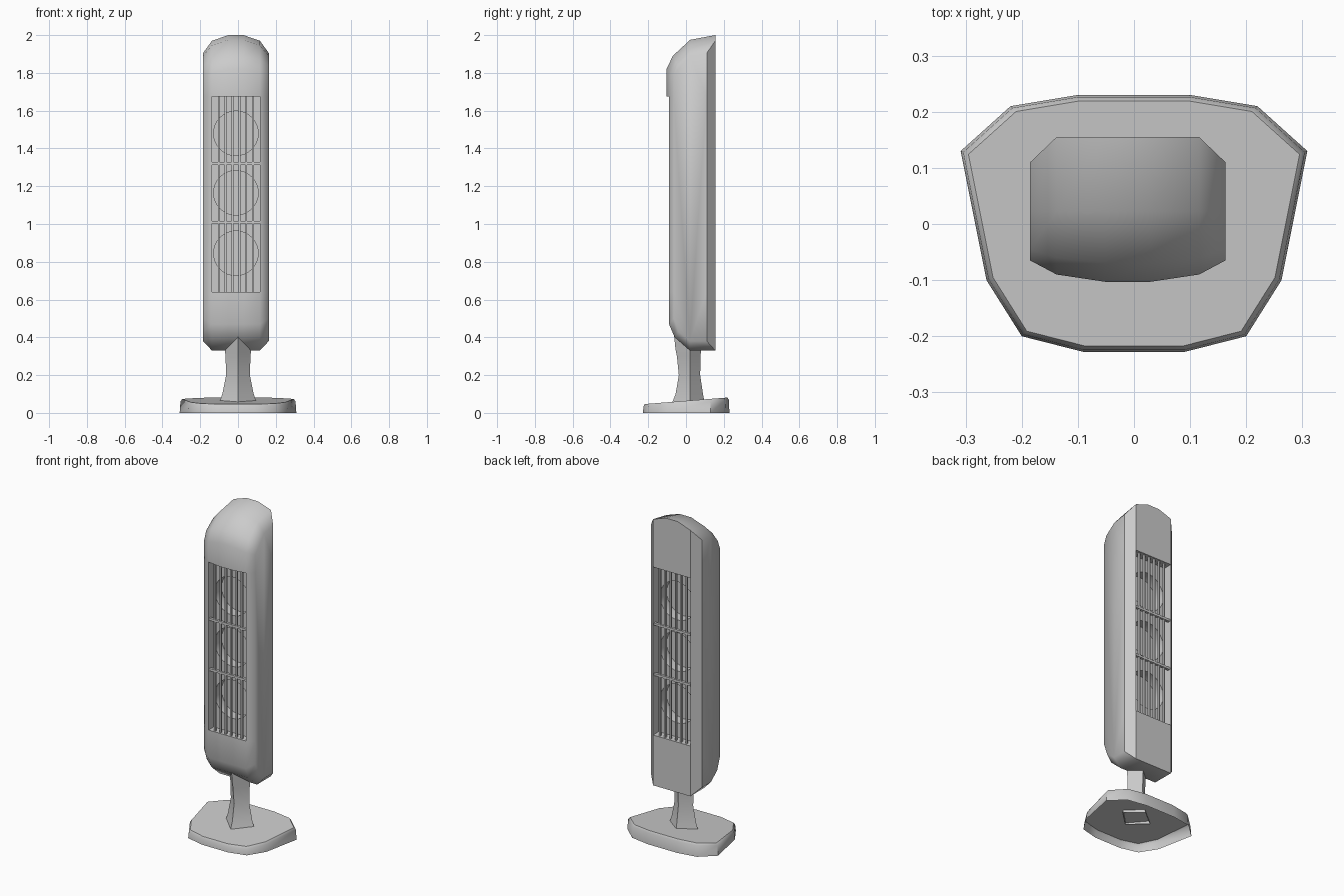
import bpy, bmesh, math

if "Cube" in bpy.data.objects:
    bpy.data.objects.remove(bpy.data.objects["Cube"])

CX = -0.011                 # the tower sits slightly left of the base
X0, X1 = -0.138, 0.116      # opening width
Z0, Z1 = 0.64, 1.675        # opening height


def finish(name, bm, smooth=True, angle=None):
    bmesh.ops.recalc_face_normals(bm, faces=bm.faces)
    me = bpy.data.meshes.new(name)
    for f in bm.faces:
        f.smooth = smooth
    bm.to_mesh(me)
    bm.free()
    ob = bpy.data.objects.new(name, me)
    bpy.context.collection.objects.link(ob)
    if angle:
        bpy.ops.object.select_all(action='DESELECT')
        ob.select_set(True)
        bpy.context.view_layer.objects.active = ob
        bpy.ops.object.shade_smooth_by_angle(angle=math.radians(angle))
    return ob


def box(name, x, y, z):
    bm = bmesh.new()
    bmesh.ops.create_cube(bm, size=1)
    for v in bm.verts:
        v.co = [(a + b) / 2 + c * (b - a) for (a, b), c in zip((x, y, z), v.co)]
    return finish(name, bm, smooth=False)


def loft(bm, rings):
    loops = [[bm.verts.new(p) for p in r] for r in rings]
    n = len(loops[0])
    for a, b in zip(loops, loops[1:]):
        for i in range(n):
            bm.faces.new((a[i], a[(i + 1) % n], b[(i + 1) % n], b[i]))
    return loops


# Tower shell: side profiles (y, z) placed at six x stations, mirrored
outer = [(.11, .38), (.02, .38), (-.04, .43), (-.065, .5), (-.065, Z0), (-.065, Z1),
         (-.065, 1.79), (-.045, 1.84), (.022, 1.89), (.11, 1.905), (.11, Z1), (.11, Z0)]
inner = [(.155, .33), (.02, .33), (-.06, .40), (-.09, .47), (-.09, Z0), (-.09, Z1),
         (-.09, 1.80), (-.06, 1.87), (.022, 1.945), (.155, 1.97), (.155, Z1), (.155, Z0)]
middle = [(.155, .33), (.02, .33), (-.06, .40), (-.09, .47), (-.09, Z0), (-.103, Z1),
          (-.103, 1.82), (-.07, 1.89), (.022, 1.975), (.155, 2.0), (.155, Z1), (.155, Z0)]
stations = [(-.174, outer), (-.127, inner), (-.04, middle),
            (.04, middle), (.127, inner), (.174, outer)]
bm = bmesh.new()
cols = [[bm.verts.new((CX + x, y, z)) for y, z in prof] for x, prof in stations]
for c, (a, b) in enumerate(zip(cols, cols[1:])):
    for i in range(12):
        if 1 <= c <= 3 and i in (4, 10):       # leave the front and back opening
            continue
        j = (i + 1) % 12
        bm.faces.new((a[i], a[j], b[j], b[i]))
    if 1 <= c <= 3:                            # floor and ceiling of the opening
        bm.faces.new((a[4], b[4], b[11], a[11]))
        bm.faces.new((a[5], b[5], b[10], a[10]))
for c in (1, 4):                               # side walls of the opening
    bm.faces.new([cols[c][i] for i in (4, 5, 10, 11)])
for c in (0, 5):                               # flat sides
    bm.faces.new(cols[c])
rim = {v for c in cols[1:5] for v in (c[4], c[5], c[10], c[11])}
for e in bm.edges:
    if all(v.co.y > .1 for v in e.verts) or all(v in rim for v in e.verts):
        e.smooth = False
finish("tower_shell", bm)

# Inner panel with three round openings, as a filled 2D outline
cu = bpy.data.curves.new("speaker_panel", 'CURVE')
cu.dimensions, cu.fill_mode, cu.extrude = '2D', 'BOTH', .07
centres = (.845, 1.165, 1.48)
outlines = [[(X0, Z0), (X1, Z0), (X1, Z1), (X0, Z1)]]
for zc in centres:
    outlines.append([(CX + .118 * math.cos(t * math.pi / 16),
                      zc + .118 * math.sin(t * math.pi / 16)) for t in range(32)])
for pts in outlines:
    sp = cu.splines.new('POLY')
    sp.points.add(len(pts) - 1)
    for p, (x, z) in zip(sp.points, pts):
        p.co = (x, z, 0, 1)
    sp.use_cyclic_u = True
panel = bpy.data.objects.new("speaker_panel", cu)
panel.rotation_euler.x = math.pi / 2
panel.location.y = .03
bpy.context.collection.objects.link(panel)
bpy.ops.object.select_all(action='DESELECT')
panel.select_set(True)
bpy.context.view_layer.objects.active = panel
bpy.ops.object.convert(target='MESH')

# Wall closing the round openings halfway through
box("panel_core", (X0, X1), (.025, .035), (Z0, Z1))

# Grilles, front and back
for side, y in (("front", -.075), ("back", .138)):
    for k in range(6):
        x = X0 + (X1 - X0) * (k + 1) / 7
        box(f"{side}_grille_bar", (x - .005, x + .005), (y - .006, y + .006), (Z0, Z1))
    for z in (1.01, 1.32):
        box(f"{side}_grille_crossbar", (X0, X1), (y - .008, y + .008), (z - .007, z + .007))

# Flared diamond neck: z, half width, front y, back y
bm = bmesh.new()
neck = [(.05, .10, -.075, .10), (.10, .083, -.055, .09), (.20, .063, -.038, .075),
        (.30, .066, -.048, .077), (.34, .07, -.056, .08), (.42, .075, -.064, .085)]
loops = loft(bm, [[(w, .02, z), (0, b, z), (-w, .02, z), (0, f, z)] for z, w, f, b in neck])
bm.faces.new(loops[-1])
finish("neck", bm, angle=60)

# Base: open-bottomed shell with a top that slopes down to the front
half = [(.09, -.228), (.2, -.2), (.263, -.1), (.309, .13), (.22, .21), (.1, .23)]
plan = half + [(-x, y) for x, y in reversed(half)]


def ring(scale, drop):
    return [(x * scale, y * scale, .064 + .075 * y - drop) for x, y in plan]


bm = bmesh.new()
loops = loft(bm, [[(x, y, 0) for x, y in plan], ring(.985, .012), ring(.955, 0)])
bm.faces.new(loops[-1])
finish("base", bm, angle=50)
